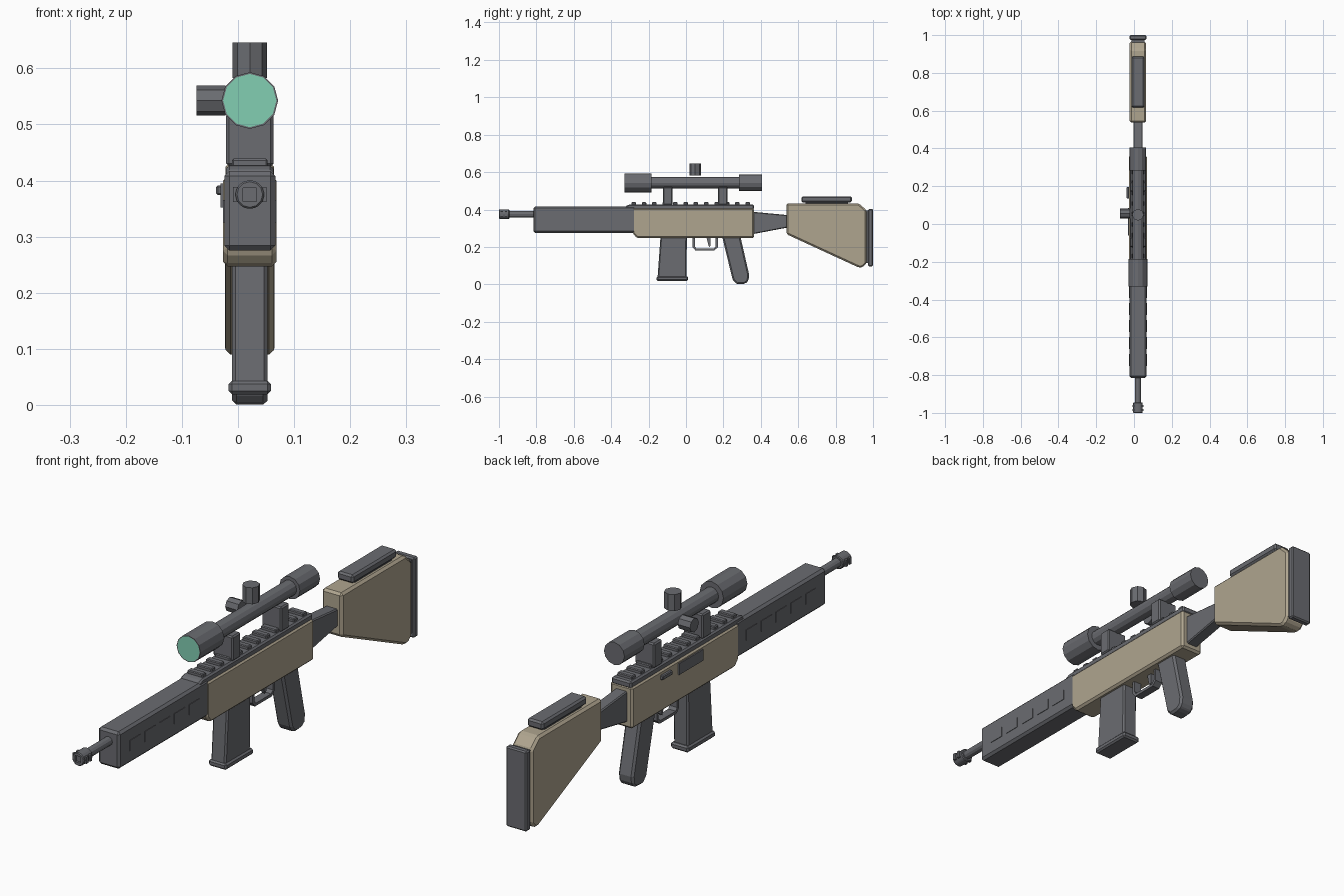
import bpy, bmesh, math
from mathutils import Matrix, Vector

if "Cube" in bpy.data.objects:
    bpy.data.objects.remove(bpy.data.objects["Cube"])

C = 0.021  # x of the gun's centre plane


def mat(name, rgb):
    m = bpy.data.materials.new(name)
    m.diffuse_color = (*rgb, 1)
    m.use_nodes = True
    m.node_tree.nodes["Principled BSDF"].inputs["Base Color"].default_value = m.diffuse_color
    return m


GREY = mat("dark_grey", (0.145, 0.149, 0.164))
TAN = mat("sand_tan", (0.43, 0.375, 0.275))
MINT = mat("lens_mint", (0.225, 0.62, 0.45))


def finish(name, bm, material, bevel=0.0):
    bmesh.ops.recalc_face_normals(bm, faces=bm.faces)
    me = bpy.data.meshes.new(name)
    bm.to_mesh(me)
    bm.free()
    me.materials.append(material)
    ob = bpy.data.objects.new(name, me)
    bpy.context.collection.objects.link(ob)
    if bevel:
        b = ob.modifiers.new("bevel", 'BEVEL')
        b.width = bevel
        b.segments = 1
        b.limit_method = 'ANGLE'
        b.angle_limit = math.radians(25)
    return ob


def profile(name, pts, half, material, bevel=0.0, x=C):
    """Side profile of (y, z) points, extruded across x."""
    bm = bmesh.new()
    f = bm.faces.new([bm.verts.new((x - half, y, z)) for y, z in pts])
    ext = bmesh.ops.extrude_face_region(bm, geom=[f])
    vs = [g for g in ext["geom"] if isinstance(g, bmesh.types.BMVert)]
    bmesh.ops.translate(bm, verts=vs, vec=(2 * half, 0, 0))
    return finish(name, bm, material, bevel)


def box(name, y0, y1, z0, z1, half, material, bevel=0.0, x=C):
    return profile(name, [(y0, z0), (y1, z0), (y1, z1), (y0, z1)],
                   half, material, bevel, x)


def cylinder(name, a, b, r, sides, material=GREY, bevel=0.0):
    a, b = Vector(a), Vector(b)
    d = b - a
    bm = bmesh.new()
    bmesh.ops.create_cone(bm, cap_ends=True, segments=sides, radius1=r,
                          radius2=r, depth=d.length)
    rot = d.to_track_quat('Z', 'Y').to_matrix().to_4x4()
    bmesh.ops.transform(bm, matrix=Matrix.Translation((a + b) / 2) @ rot,
                        verts=bm.verts)
    return finish(name, bm, material, bevel)


# Barrel and muzzle brake with square bore
ZB = 0.375
cylinder("barrel", (C, -0.96, ZB), (C, -0.78, ZB), 0.017, 12)
brake = cylinder("muzzle_brake", (C, -1.0, ZB), (C, -0.945, ZB), 0.026, 12, bevel=0.003)
bore = box("bore_cutter", -1.05, -0.965, ZB - 0.012, ZB + 0.012, 0.012, GREY)
bore.hide_render = True
bore.hide_viewport = True
cut = brake.modifiers.new("bore", 'BOOLEAN')
cut.operation = 'DIFFERENCE'
cut.object = bore
for i, y in enumerate((-0.985, -0.963)):
    box(f"brake_port_{i}", y - 0.006, y + 0.006, ZB - 0.013, ZB + 0.013, 0.030, GREY)

# Handguard with thin raised vents on both sides
box("handguard", -0.815, -0.27, 0.275, 0.417, 0.0455, GREY, 0.009)
for i in range(5):
    y = -0.36 - 0.09 * i
    for side, tag in ((-1, "left"), (1, "right")):
        box(f"vent_{tag}_{i}", y - 0.032, y + 0.032, 0.325, 0.365, 0.002,
            GREY, x=C + side * 0.0455)

# Receiver
profile("receiver", [(-0.285, 0.272), (-0.262, 0.247), (0.363, 0.247),
                     (0.363, 0.408), (-0.285, 0.408)], 0.0475, TAN, 0.008)
box("ejection_port", -0.06, 0.085, 0.352, 0.395, 0.004, GREY, x=-0.0275)
box("bolt_catch", 0.135, 0.195, 0.374, 0.391, 0.007, GREY, 0.003, x=-0.032)

# Top rail with teeth
profile("top_rail", [(-0.325, 0.400), (0.363, 0.400), (0.363, 0.427),
                     (-0.305, 0.427), (-0.325, 0.417)], 0.042, GREY, 0.006)
for i in range(12):
    y = -0.28 + i * 0.0555
    box(f"rail_tooth_{i}", y - 0.012, y + 0.012, 0.42, 0.439, 0.032, GREY, 0.003)

# Scope
ZS = 0.5425
for i, y in enumerate((-0.097, 0.197)):
    box(f"scope_mount_{i}", y - 0.025, y + 0.025, 0.425, 0.520, 0.042, GREY, 0.005)
cylinder("scope_tube", (C, -0.2, ZS), (C, 0.3, ZS), 0.030, 12)
cylinder("scope_eyepiece", (C, 0.283, ZS), (C, 0.405, ZS), 0.0435, 12)
objective = cylinder("scope_objective", (C, -0.33, ZS), (C, -0.185, ZS), 0.0505, 12)
# Lens is the inset front face
objective.data.materials.append(MINT)
bm = bmesh.new()
bm.from_mesh(objective.data)
bm.normal_update()
lens = next(f for f in bm.faces if f.normal.y < -0.9)
bmesh.ops.inset_region(bm, faces=[lens], thickness=0.003)
lens.material_index = 1
bm.to_mesh(objective.data)
bm.free()
# Adjustment turrets
cylinder("top_turret", (C, 0.049, 0.583), (C, 0.049, 0.646), 0.031, 8)
cylinder("side_turret", (-0.074, 0.055, ZS), (-0.022, 0.055, ZS), 0.027, 8)

# Magazine
profile("magazine", [(-0.152, 0.035), (0.002, 0.035), (0.005, 0.26),
                     (-0.136, 0.26)], 0.0315, GREY, 0.006)
box("magazine_base", -0.157, 0.012, 0.019, 0.043, 0.0375, GREY, 0.006)

# Pistol grip
profile("pistol_grip", [(0.192, 0.26), (0.290, 0.26), (0.338, 0.05),
                        (0.334, 0.018), (0.316, 0.003), (0.272, 0.0),
                        (0.250, 0.022)], 0.032, GREY, 0.008)

# Trigger and guard
profile("trigger_guard", [(0.036, 0.25), (0.036, 0.198), (0.050, 0.181),
                          (0.152, 0.181), (0.170, 0.198), (0.170, 0.25),
                          (0.159, 0.25), (0.159, 0.203), (0.148, 0.192),
                          (0.055, 0.192), (0.047, 0.203), (0.047, 0.25)],
        0.016, GREY)
profile("trigger", [(0.110, 0.25), (0.132, 0.25), (0.132, 0.208),
                    (0.124, 0.200), (0.118, 0.215)], 0.007, GREY)

# Stock neck, stock, butt pad and cheek rest
profile("stock_neck", [(0.355, 0.268), (0.545, 0.304), (0.545, 0.370),
                       (0.355, 0.388)], 0.0245, GREY, 0.004)
profile("stock", [(0.537, 0.268), (0.925, 0.089), (0.945, 0.091),
                  (0.966, 0.113), (0.966, 0.395), (0.925, 0.433),
                  (0.537, 0.433)], 0.0435, TAN, 0.009)
box("butt_joint", 0.955, 0.978, 0.115, 0.395, 0.035, GREY)
box("butt_pad", 0.974, 1.0, 0.096, 0.403, 0.044, GREY, 0.005)
box("cheek_rest", 0.617, 0.887, 0.438, 0.470, 0.034, GREY, 0.007)
box("cheek_rest_base", 0.64, 0.865, 0.425, 0.442, 0.026, GREY)
